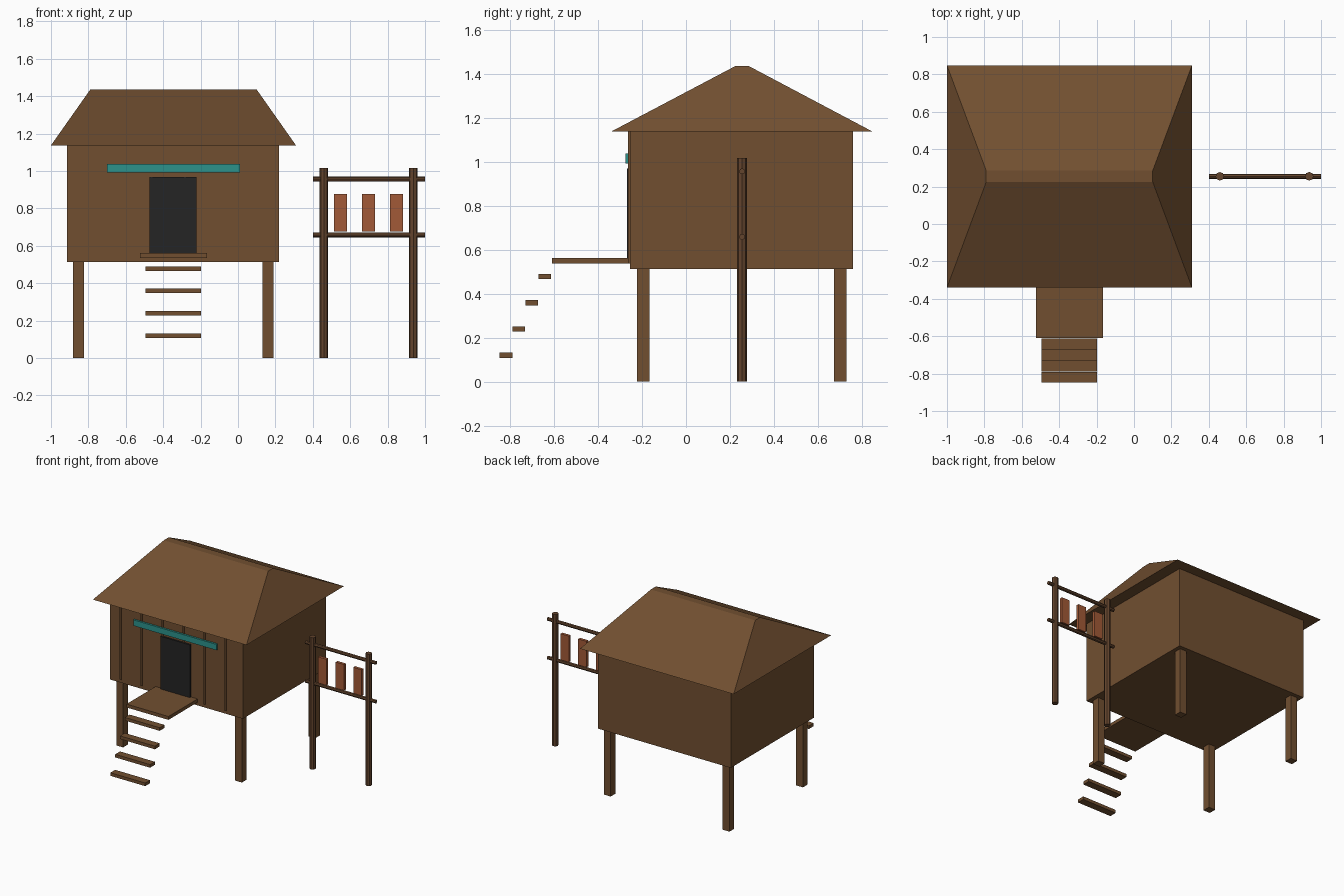
import bpy
import bmesh
import math
from mathutils import Matrix

cube = bpy.data.objects.get("Cube")
if cube:
    bpy.data.objects.remove(cube, do_unlink=True)


def material(name, r, g, b):
    mat = bpy.data.materials.new(name)
    mat.use_nodes = True
    mat.diffuse_color = (r, g, b, 1)
    mat.node_tree.nodes["Principled BSDF"].inputs["Base Color"].default_value = (r, g, b, 1)
    return mat


WOOD = material("brown wood", 0.165, 0.078, 0.030)
POLE = material("dark pole wood", 0.125, 0.058, 0.026)
DOOR = material("charcoal", 0.018, 0.018, 0.018)
TEAL = material("teal paint", 0.025, 0.29, 0.26)
RUST = material("rust red", 0.36, 0.10, 0.038)


def finish(name, bm, mat):
    bmesh.ops.recalc_face_normals(bm, faces=bm.faces)
    mesh = bpy.data.meshes.new(name)
    bm.to_mesh(mesh)
    bm.free()
    mesh.materials.append(mat)
    obj = bpy.data.objects.new(name, mesh)
    bpy.context.collection.objects.link(obj)
    return obj


def box(name, xs, ys, zs, mat):
    """Box between the given limits on each axis."""
    bm = bmesh.new()
    bmesh.ops.create_cube(bm, size=1)
    for v in bm.verts:
        v.co = [lim[0] if c < 0 else lim[1] for c, lim in zip(v.co, (xs, ys, zs))]
    return finish(name, bm, mat)


def rod(name, centre, radius, length, mat, along_x=False):
    """Eight-sided pole, upright or lying along x."""
    bm = bmesh.new()
    bmesh.ops.create_cone(bm, cap_ends=True, segments=8, radius1=radius,
                          radius2=radius, depth=length)
    if along_x:
        bm.transform(Matrix.Rotation(math.pi / 2, 4, 'Y'))
    bm.transform(Matrix.Translation(centre))
    return finish(name, bm, mat)


# Hut body on four square legs
FRONT = -0.255
box("hut_body", (-0.914, 0.22), (FRONT, 0.76), (0.512, 1.137), WOOD)
for side, x in (("right", -0.853), ("left", 0.16)):
    for end, y in (("front", -0.194), ("back", 0.701)):
        box(f"{end}_{side}_leg", (x - 0.029, x + 0.029), (y - 0.029, y + 0.029),
            (0, 0.512), WOOD)

# Hipped roof: a box with its top drawn in to a narrow ridge
roof = box("roof", (-1, 0.31), (-0.34, 0.848), (1.137, 1.435), WOOD)
for v in roof.data.vertices:
    if v.co.z > 1.3:
        v.co.x = -0.79 if v.co.x < -0.5 else 0.10
        v.co.y = 0.225 if v.co.y < 0 else 0.285

# Front wall battens
for i in range(6):
    x = -0.821 + i * 0.179
    box(f"wall_batten_{i + 1}", (x - 0.006, x + 0.006), (FRONT - 0.008, FRONT),
        (0.537, 1.137), WOOD)

# Door and the painted board above it
box("door", (-0.473, -0.223), (FRONT - 0.014, FRONT), (0.56, 0.968), DOOR)
box("door_board", (-0.70, 0.01), (FRONT - 0.021, FRONT - 0.006), (0.992, 1.037), TEAL)

# Landing and floating steps
box("landing", (-0.524, -0.166), (-0.61, FRONT), (0.536, 0.562), WOOD)
for i in range(4):
    y, z = -0.642 - i * 0.059, 0.478 - i * 0.1195
    box(f"step_{i + 1}", (-0.495, -0.198), (y - 0.029, y + 0.029),
        (z - 0.012, z + 0.012), WOOD)

# Drying rack: two posts, two rails and hanging strips
RACK_Y = 0.255
for side, x in (("right", 0.459), ("left", 0.937)):
    rod(f"rack_{side}_post", (x, RACK_Y, 0.508), 0.023, 1.016, POLE)
for level, z in (("lower", 0.658), ("upper", 0.956)):
    rod(f"rack_{level}_rail", (0.70, RACK_Y, z), 0.0135, 0.60, POLE, along_x=True)
for i in range(3):
    x = 0.548 + i * 0.15
    box(f"hanging_strip_{i + 1}", (x - 0.035, x + 0.035),
        (RACK_Y - 0.011, RACK_Y + 0.011), (0.676, 0.877), RUST)
